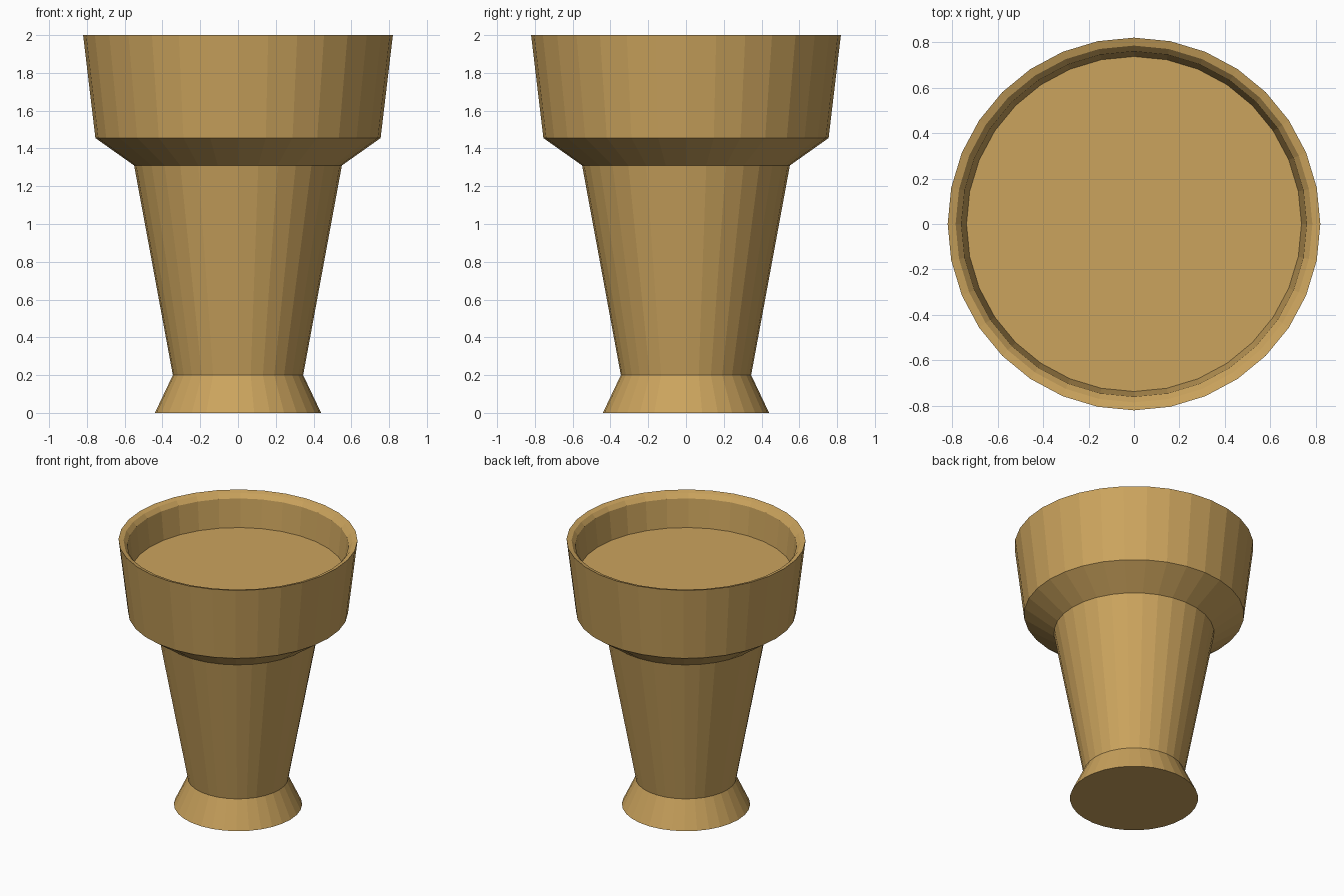
import bpy, bmesh
from math import cos, sin, tau

if "Cube" in bpy.data.objects:
    bpy.data.objects.remove(bpy.data.objects["Cube"])

SIDES = 32

clay = bpy.data.materials.new("clay")
clay.diffuse_color = (0.60, 0.37, 0.11, 1)
clay.use_nodes = True
clay.node_tree.nodes["Principled BSDF"].inputs["Base Color"].default_value = clay.diffuse_color


def lathe(name, profile):
    """Spin (radius, z) points around z; flat caps close both ends."""
    bm = bmesh.new()
    rings = [[bm.verts.new((r * cos(tau * i / SIDES), r * sin(tau * i / SIDES), z))
              for i in range(SIDES)] for r, z in profile]
    for a, b in zip(rings, rings[1:]):
        for i in range(SIDES):
            j = (i + 1) % SIDES
            bm.faces.new((a[i], a[j], b[j], b[i]))
    bm.faces.new(rings[0][::-1])
    bm.faces.new(rings[-1])
    mesh = bpy.data.meshes.new(name)
    bm.to_mesh(mesh)
    bm.free()
    mesh.materials.append(clay)
    obj = bpy.data.objects.new(name, mesh)
    bpy.context.collection.objects.link(obj)
    return obj


# Pot in one piece: flared foot, tapered body, wide collar, rolled lip, recessed fill
lathe("pot", [
    (0.44, 0.0), (0.345, 0.20),      # foot
    (0.55, 1.31), (0.755, 1.455),    # body and shoulder
    (0.82, 2.0),                     # collar
    (0.785, 1.99), (0.76, 1.96),     # lip
    (0.737, 1.75),                   # inner wall down to the fill
])
